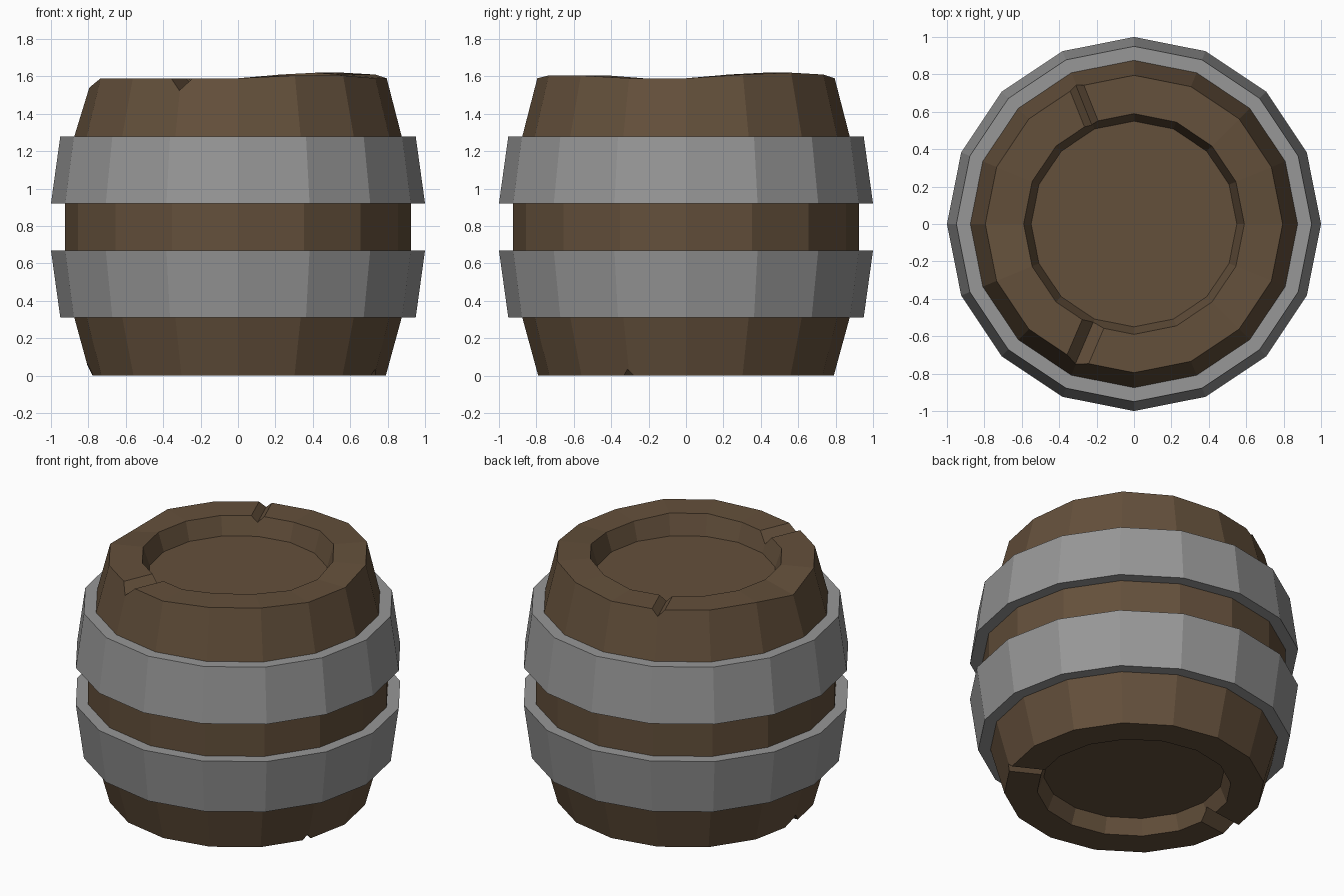
import bpy, bmesh
from math import cos, sin, pi
from mathutils import Vector

if "Cube" in bpy.data.objects:
    bpy.data.objects.remove(bpy.data.objects["Cube"])

SIDES = 16


def material(name, color):
    m = bpy.data.materials.new(name)
    m.diffuse_color = (*color, 1)
    m.use_nodes = True
    m.node_tree.nodes["Principled BSDF"].inputs["Base Color"].default_value = m.diffuse_color
    return m


def finish(name, bm, mat=None):
    bmesh.ops.recalc_face_normals(bm, faces=bm.faces)
    me = bpy.data.meshes.new(name)
    bm.to_mesh(me)
    bm.free()
    ob = bpy.data.objects.new(name, me)
    bpy.context.collection.objects.link(ob)
    if mat:
        me.materials.append(mat)
    return ob


def lathe(name, profile, closed, mat=None, lift=lambda row, k: 0):
    """Spin (radius, z) points; closed joins last row to first, else cap both ends."""
    bm = bmesh.new()
    rows = [[bm.verts.new((r * cos(2 * pi * k / SIDES), r * sin(2 * pi * k / SIDES), z + lift(i, k)))
             for k in range(SIDES)] for i, (r, z) in enumerate(profile)]
    pairs = list(zip(rows, rows[1:]))
    if closed:
        pairs.append((rows[-1], rows[0]))
    else:
        bm.faces.new(rows[0])
        bm.faces.new(rows[-1])
    for a, b in pairs:
        for k in range(SIDES):
            n = (k + 1) % SIDES
            bm.faces.new((a[k], a[n], b[n], b[k]))
    return finish(name, bm, mat)


def notch(body, outer, inner, left, right, rim, apex, mat):
    """Cut a V groove through the rim, running from outer to inner (x, y)."""
    o, i = Vector((*outer, 0)), Vector((*inner, 0))
    d = (i - o).normalized()
    side = Vector((d.y, -d.x, 0))
    top = apex + 2 * (rim - apex)
    bm = bmesh.new()
    ends = []
    for p in (o - d * 0.12, i + d * 0.06):
        ends.append([bm.verts.new(p + side * s + Vector((0, 0, z)))
                     for s, z in ((-2 * left, top), (0, apex), (2 * right, top))])
    a, b = ends
    bm.faces.new(a)
    bm.faces.new(b)
    for k in range(3):
        n = (k + 1) % 3
        bm.faces.new((a[k], a[n], b[n], b[k]))
    cutter = finish("notch_cutter", bm, mat)
    cutter.hide_render = True
    mod = body.modifiers.new("notch", "BOOLEAN")
    mod.operation, mod.solver, mod.object = "DIFFERENCE", "EXACT", cutter
    bpy.context.view_layer.objects.active = body
    bpy.ops.object.modifier_apply(modifier=mod.name)
    bpy.data.objects.remove(cutter)


wood = material("wood", (0.127, 0.08, 0.044))
metal = material("metal", (0.31, 0.31, 0.31))

# wooden body: recessed ends, bulging sides, worn uneven top rim
profile = [(0.55, 0.10), (0.59, 0), (0.79, 0), (0.875, 0.31), (0.925, 0.67),
           (0.925, 0.92), (0.875, 1.28), (0.795, 1.59), (0.59, 1.59), (0.55, 1.47)]
wear = {1: 0.02, 2: 0.03, 3: 0.02, 13: 0.015, 14: 0.015}


def rim_lift(row, k):
    if row == 7 and k == 8:
        return -0.05
    return wear.get(k, 0) if row in (7, 8) else 0


body = lathe("barrel_body", profile, False, wood, rim_lift)

# splits in the rims: two on top, two underneath
notch(body, (-0.31, -0.74), (-0.22, -0.53), 0.06, 0.065, 1.59, 1.525, wood)
notch(body, (-0.31, 0.74), (-0.23, 0.54), 0.04, 0.04, 1.59, 1.55, wood)
notch(body, (0.73, -0.31), (0.54, -0.21), 0.03, 0.03, 0, 0.035, wood)
notch(body, (-0.79, -0.01), (-0.55, 0.02), 0.07, 0.07, 0, 0.065, wood)

# metal bands, wide edge towards the middle
for name, wide, narrow in (("lower_band", 0.67, 0.31), ("upper_band", 0.92, 1.28)):
    lathe(name, [(1.0, wide), (0.95, narrow), (0.865, narrow), (0.915, wide)], True, metal)
